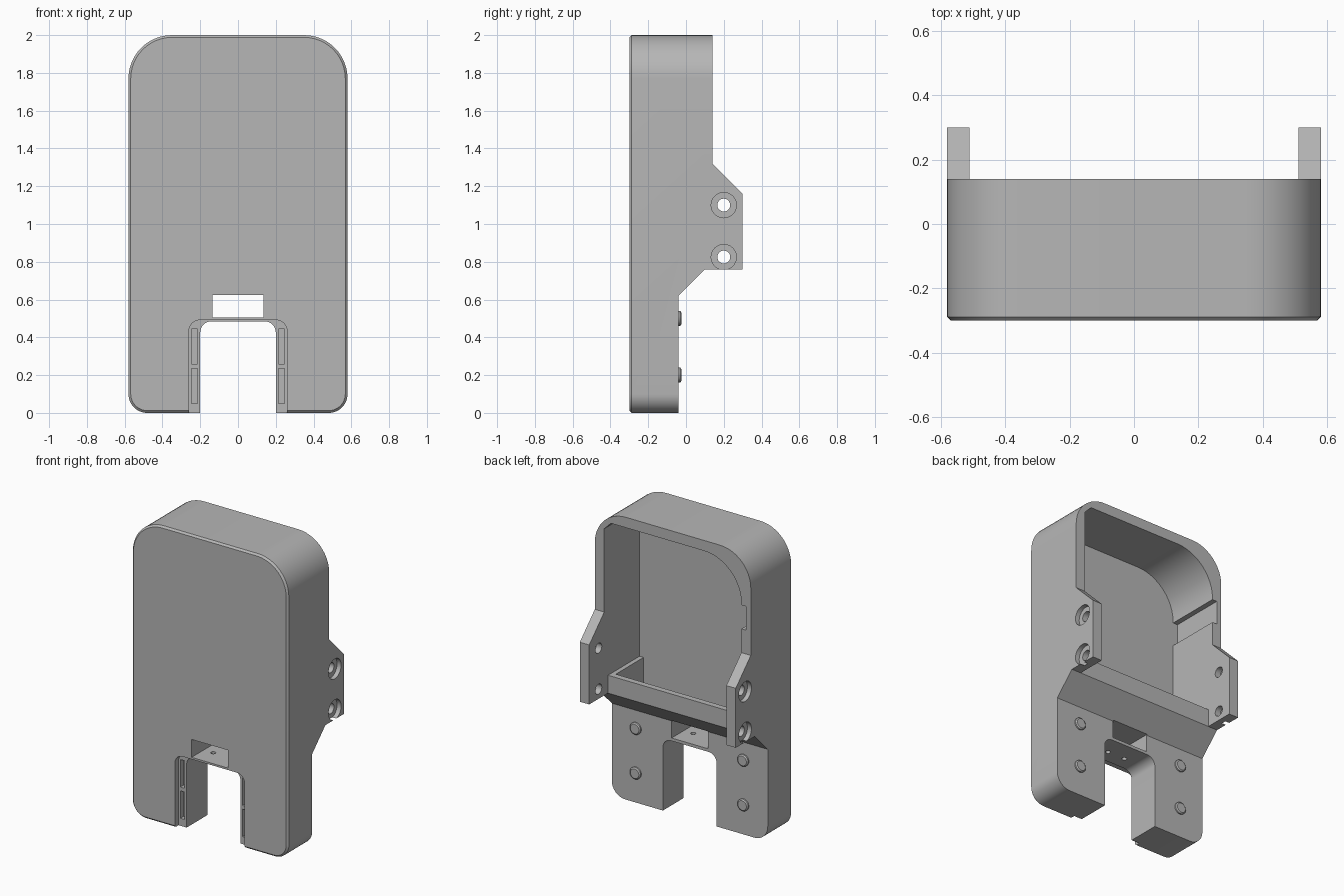
import bpy, bmesh, math
from mathutils import Vector, Matrix

if "Cube" in bpy.data.objects:
    bpy.data.objects.remove(bpy.data.objects["Cube"], do_unlink=True)

grey = bpy.data.materials.new("plain_grey")
grey.use_nodes = True
grey.diffuse_color = (0.47, 0.47, 0.47, 1)
grey.node_tree.nodes["Principled BSDF"].inputs["Base Color"].default_value = (0.47, 0.47, 0.47, 1)


def rounded(corners, steps=12):
    """Outline from (u, v, radius) corners, each filleted."""
    out = []
    for i, (u, v, r) in enumerate(corners):
        p = Vector((u, v))
        if r == 0:
            out.append(p)
            continue
        a = (Vector(corners[i - 1][:2]) - p).normalized()
        b = (Vector(corners[(i + 1) % len(corners)][:2]) - p).normalized()
        # right-angled corners: the centre lies along both edges
        c = p + (a + b) * r
        for k in range(steps + 1):
            t = k / steps * math.pi / 2
            out.append(c - b * r * math.cos(t) - a * r * math.sin(t))
    return out


def finish(bm, name):
    bmesh.ops.recalc_face_normals(bm, faces=bm.faces)
    mesh = bpy.data.meshes.new(name)
    bm.to_mesh(mesh)
    bm.free()
    mesh.materials.append(grey)
    obj = bpy.data.objects.new(name, mesh)
    bpy.context.collection.objects.link(obj)
    return obj


def prism(name, outline, lo, hi, axis="y", chamfer=0):
    """Extrude an xz outline along y, or a yz outline along x."""
    def place(p, d):
        return (p[0], d, p[1]) if axis == "y" else (d, p[0], p[1])
    bm = bmesh.new()
    base = bm.faces.new([bm.verts.new(place(p, lo)) for p in outline])
    rim = list(base.edges)
    new = bmesh.ops.extrude_face_region(bm, geom=[base], use_keep_orig=True)["geom"]
    step = Vector(place((0, 0), hi - lo))
    bmesh.ops.translate(bm, vec=step, verts=[g for g in new if isinstance(g, bmesh.types.BMVert)])
    bmesh.ops.recalc_face_normals(bm, faces=bm.faces)
    if chamfer:
        bmesh.ops.bevel(bm, geom=rim, offset=chamfer, segments=1, affect="EDGES")
    return finish(bm, name)


def box(name, x0, x1, y0, y1, z0, z1):
    return prism(name, [(x0, z0), (x1, z0), (x1, z1), (x0, z1)], y0, y1)


def cylinder(name, centre, r1, r2, depth, axis):
    bm = bmesh.new()
    turn = {"x": Matrix.Rotation(math.pi / 2, 4, "Y"),
            "y": Matrix.Rotation(-math.pi / 2, 4, "X"), "z": Matrix()}[axis]
    bmesh.ops.create_cone(bm, cap_ends=True, segments=32, radius1=r1, radius2=r2,
                          depth=depth, matrix=Matrix.Translation(centre) @ turn)
    return finish(bm, name)


def combine(target, tool, operation="DIFFERENCE"):
    tool.hide_render = True
    mod = target.modifiers.new("cut", "BOOLEAN")
    mod.operation = operation
    mod.solver = "EXACT"
    mod.object = tool
    bpy.context.view_layer.objects.active = target
    bpy.ops.object.modifier_apply(modifier=mod.name)
    bpy.data.objects.remove(tool, do_unlink=True)


def shade(obj):
    bpy.ops.object.select_all(action="DESELECT")
    obj.select_set(True)
    bpy.context.view_layer.objects.active = obj
    bpy.ops.object.shade_smooth_by_angle(angle=math.radians(25))


# Holder body: rounded front outline trimmed by the stepped side profile
body = prism("holder_body", rounded([(-0.58, 0, 0.1), (0.58, 0, 0.1),
                                     (0.58, 2, 0.23), (-0.58, 2, 0.23)]),
             -0.3, 0.35, chamfer=0.012)
side = [(-0.4, -0.1), (-0.04, -0.1), (-0.04, 0.62), (0.1, 0.76), (0.3, 0.76),
        (0.3, 1.16), (0.14, 1.32), (0.14, 2.1), (-0.4, 2.1)]
combine(body, prism("side_profile", side, -0.7, 0.7, "x"), "INTERSECT")

# Main cavity, open at the back, and the gap between the ears
cavity = rounded([(-0.51, 0.88, 0), (0.51, 0.88, 0), (0.51, 1.88, 0),
                  (0.46, 1.93, 0), (-0.51, 1.93, 0.28)])
combine(body, prism("cavity", cavity, -0.235, 0.4))
combine(body, box("ear_gap", -0.51, 0.51, 0.1, 0.4, 0.7, 1.0))

# Lower pocket behind the cross bar
pocket = [(-0.235, 0.68), (-0.03, 0.68), (0.06, 0.77), (0.06, 0.95), (-0.235, 0.95)]
combine(body, prism("lower_pocket", pocket, -0.48, 0.48, "x"))

# Notch in the right inner wall
combine(body, box("wall_notch", -0.545, -0.45, -0.235, 0.4, 1.48, 1.64))

# Slot between the legs, with a wider shallow recess at the front
combine(body, prism("leg_slot", rounded([(-0.2, -0.1, 0), (0.2, -0.1, 0),
                                         (0.2, 0.485, 0.06), (-0.2, 0.485, 0.06)]), -0.4, 0.1))
combine(body, prism("slot_recess", rounded([(-0.26, -0.1, 0), (0.26, -0.1, 0),
                                            (0.26, 0.492, 0.06), (-0.26, 0.492, 0.06)]), -0.4, -0.26))

# Window above the slot and two small holes in its floor
combine(body, box("window", -0.135, 0.135, -0.4, 0.2, 0.505, 0.625))
for s in (-1, 1):
    combine(body, cylinder("floor_hole", (s * 0.065, -0.17, 0.5), 0.016, 0.016, 0.08, "z"))

    # Small pockets in the recess step
    for z in (0.05, 0.26):
        x0, x1 = sorted((s * 0.215, s * 0.247))
        combine(body, box("step_pocket", x0, x1, -0.3, -0.225, z, z + 0.185))

    # Counterbored holes through the ears
    for z in (0.825, 1.1):
        combine(body, cylinder("ear_hole", (s * 0.55, 0.2, z), 0.034, 0.034, 0.2, "x"))
        combine(body, cylinder("ear_counterbore", (s * 0.6, 0.2, z), 0.067, 0.067, 0.1, "x"))

shade(body)

# Round pegs on the back of the legs
for s, label in ((-1, "right"), (1, "left")):
    for z, level in ((0.2, "lower"), (0.5, "upper")):
        peg = cylinder(f"{label}_{level}_peg", (s * 0.4, -0.036, z), 0.04, 0.04, 0.01, "y")
        cap = cylinder("cap", (s * 0.4, -0.028, z), 0.04, 0.032, 0.006, "y")
        combine(peg, cap, "UNION")
        shade(peg)
